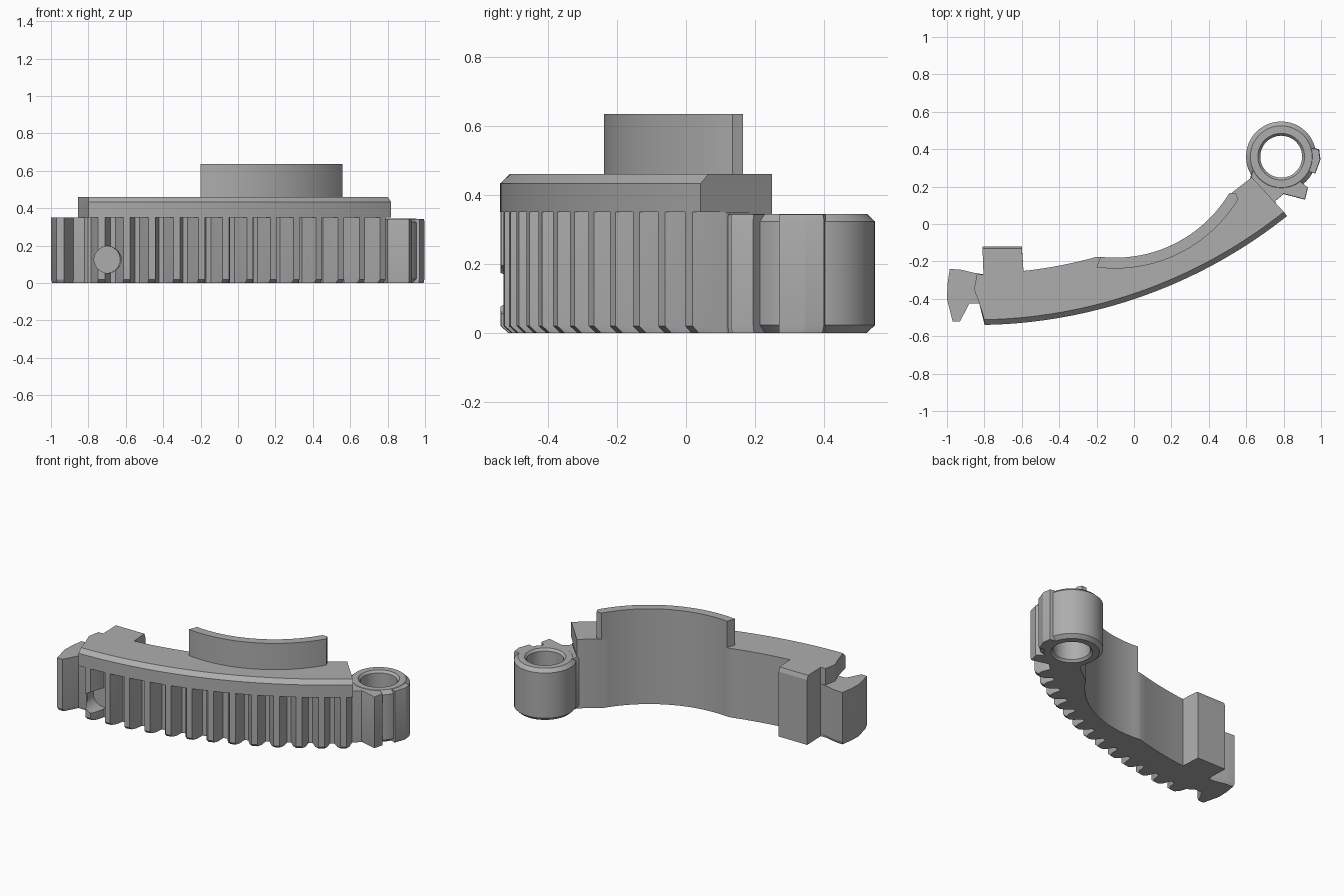
import bpy, bmesh, math
from math import sin, cos, pi
from mathutils import Vector, Matrix

old = bpy.data.objects.get("Cube")
if old:
    bpy.data.objects.remove(old, do_unlink=True)

grey = bpy.data.materials.new("plain_grey")
grey.use_nodes = True
grey.diffuse_color = (0.42, 0.42, 0.42, 1)
grey.node_tree.nodes["Principled BSDF"].inputs["Base Color"].default_value = grey.diffuse_color

GEAR, RIM, EYE = (-0.85, 2.14), (-0.10, 0.53), (0.787, 0.36)
TIP, ROOT = 2.68, 2.584
START, END = 0.019, 0.672


def at(centre, r, a):
    """Point on a circle; angle is measured from -y towards +x."""
    return (centre[0] + r * sin(a), centre[1] - r * cos(a))


def arc(centre, r, a, b, n):
    return [at(centre, r, a + (b - a) * i / n) for i in range(n + 1)]


def finish(name, bm):
    bmesh.ops.recalc_face_normals(bm, faces=bm.faces)
    mesh = bpy.data.meshes.new(name)
    bm.to_mesh(mesh)
    bm.free()
    ob = bpy.data.objects.new(name, mesh)
    bpy.context.collection.objects.link(ob)
    mesh.materials.append(grey)
    return ob


def smooth(ob):
    bpy.ops.object.select_all(action="DESELECT")
    ob.select_set(True)
    bpy.context.view_layer.objects.active = ob
    bpy.ops.object.shade_smooth_by_angle(angle=math.radians(20))


def loft(name, layers, closed=False):
    """Join equal outlines at several heights; closed loops back instead of capping."""
    bm = bmesh.new()
    rings = [[bm.verts.new((x, y, z)) for x, y in pts] for pts, z in layers]
    n = len(rings[0])
    pairs = list(zip(rings, rings[1:]))
    if closed:
        pairs.append((rings[-1], rings[0]))
    else:
        bm.faces.new(rings[0])
        bm.faces.new(rings[-1])
    for lo, hi in pairs:
        for i in range(n):
            j = (i + 1) % n
            bm.faces.new((lo[i], lo[j], hi[j], hi[i]))
    return finish(name, bm)


def shrink(pts, f):
    cx = sum(p[0] for p in pts) / len(pts)
    cy = sum(p[1] for p in pts) / len(pts)
    return [(cx + (x - cx) * f, cy + (y - cy) * f) for x, y in pts]


# Back edge shared by the toothed wall and the top flange
def back_edge(inset=0.0):
    pts = [(0.63, 0.25)]
    pts += arc(RIM, 0.71, math.radians(57.5), math.radians(-6.5), 28)
    pts += arc(GEAR, 2.405, 0.273, 0.108, 8)
    pts += [(-0.60, -0.12 - inset), (-0.81, -0.12 - inset), (-0.805, -0.27),
            (-0.84, -0.27), (-0.855, -0.35), (-0.83, -0.415)]
    return pts


# Toothed front edge, with the tip pulled in for the bottom chamfer
def toothed_edge(cut):
    pts = [at(GEAR, ROOT, START)]
    for k in range(13):
        a = 0.045 + 0.0505 * k
        half = [(ROOT, 0.0204), (2.635, 0.0140), (TIP - cut, 0.0067)]
        pts += [at(GEAR, r, a - w) for r, w in half]
        pts += [at(GEAR, r, a + w) for r, w in reversed(half)]
    return pts + [at(GEAR, ROOT, END)]


wall = loft("toothed_wall", [(toothed_edge(0.022) + back_edge(), 0),
                             (toothed_edge(0) + back_edge(), 0.02),
                             (toothed_edge(0) + back_edge(), 0.35)])

# Blind round hole through the teeth
bm = bmesh.new()
axis = Vector((sin(0.058), -cos(0.058), 0))
mid = Vector((*at(GEAR, 2.66, 0.058), 0.125))
bmesh.ops.create_cone(bm, cap_ends=True, segments=40, radius1=0.072, radius2=0.072, depth=0.2,
                      matrix=Matrix.Translation(mid) @ axis.to_track_quat("Z", "Y").to_matrix().to_4x4())
cutter = finish("hole_cutter", bm)
cutter.hide_render = True
cut = wall.modifiers.new("hole", "BOOLEAN")
cut.operation, cut.solver, cut.object = "DIFFERENCE", "EXACT", cutter
bpy.context.view_layer.objects.active = wall
bpy.ops.object.modifier_apply(modifier="hole")
bpy.data.objects.remove(cutter, do_unlink=True)
smooth(wall)


# Top flange with a chamfered front lip
def flange_outline(r, inset=0.0):
    return arc(GEAR, r, START, END, 40) + back_edge(inset)


smooth(loft("top_flange", [(flange_outline(TIP), 0.35), (flange_outline(TIP), 0.433),
                           (flange_outline(TIP - 0.028, 0.01), 0.46)]))

# Raised curved rim
lo, hi = math.radians(-7.5), math.radians(59)
rim = arc(RIM, 0.768, lo, hi, 32) + [at(RIM, 0.74, hi + 0.025)] + arc(RIM, 0.71, hi, lo + 0.02, 32)
smooth(loft("raised_rim", [(rim, 0.46), (rim, 0.635)]))

# Hinge eye: a bored barrel with chamfered ends
profile = [(0.125, 0), (0.165, 0), (0.188, 0.022), (0.188, 0.323), (0.165, 0.345),
           (0.125, 0.345), (0.112, 0.33), (0.112, 0.015)]
smooth(loft("hinge_eye", [(arc(EYE, r, 0, 2 * pi, 48)[:-1], z) for r, z in profile], closed=True))

# Arm and small teeth joining the eye to the wall
arm = [(0.62, 0.24), (0.74, 0.11), (0.80, 0.16), (0.915, 0.13), (0.93, 0.195), (0.88, 0.235),
       (0.90, 0.295), (0.97, 0.27), (0.997, 0.345), (0.99, 0.40)]
arm += arc(EYE, 0.15, math.radians(110), math.radians(-75), 14)
smooth(loft("hinge_arm", [(shrink(arm, 0.97), 0), (arm, 0.02), (arm, 0.33), (shrink(arm, 0.98), 0.343)]))

# Hook at the other end
hook = [(-0.80, -0.27), (-0.86, -0.26), (-0.92, -0.245), (-0.985, -0.24), (-0.997, -0.32),
        (-1.0, -0.40), (-0.97, -0.52), (-0.93, -0.52), (-0.88, -0.425), (-0.80, -0.425)]
smooth(loft("end_hook", [(shrink(hook, 0.93), 0), (hook, 0.02), (hook, 0.35)]))
